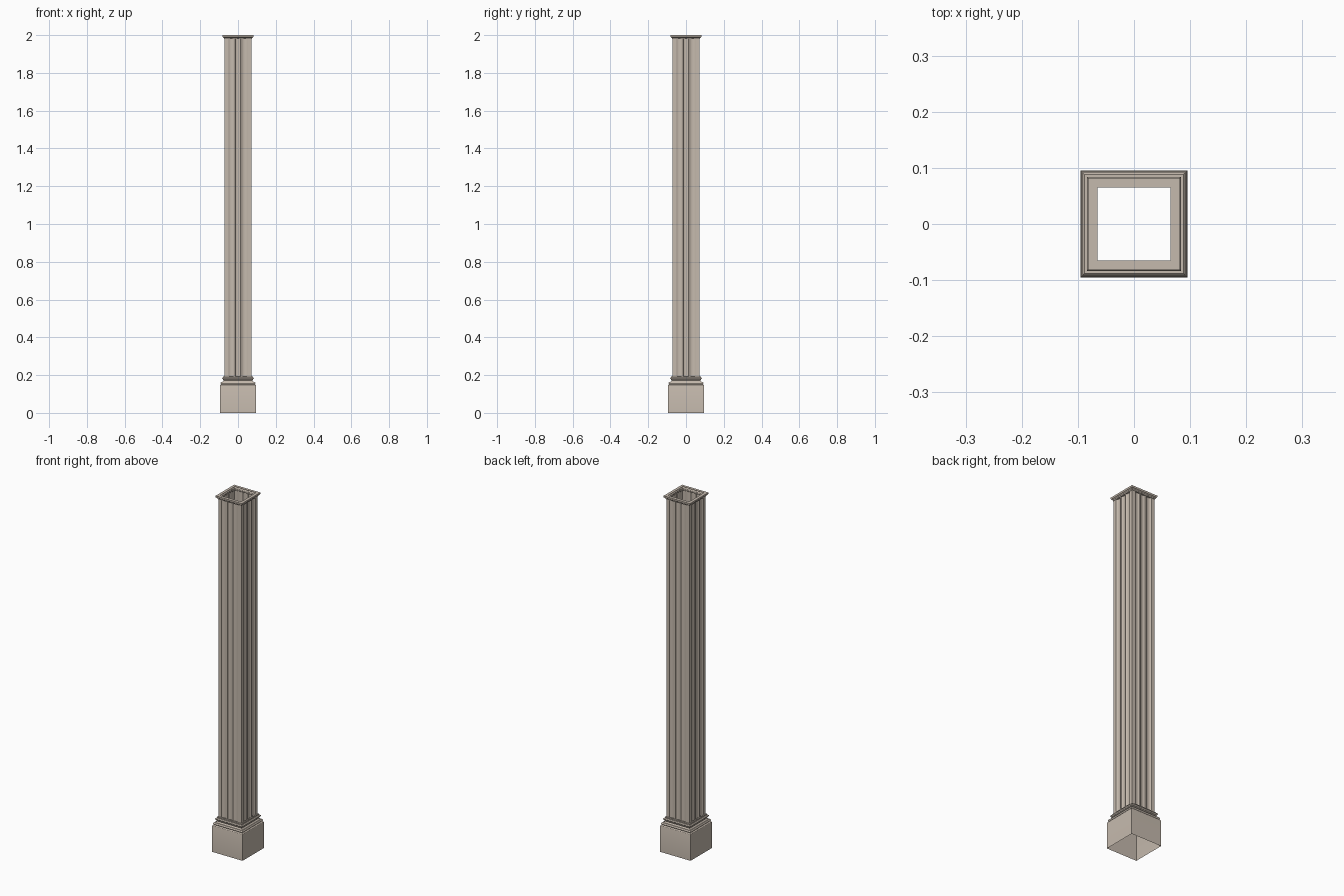
import bpy
import math

if "Cube" in bpy.data.objects:
    bpy.data.objects.remove(bpy.data.objects["Cube"])

stone = bpy.data.materials.new("warm grey stone")
stone.diffuse_color = (0.56, 0.49, 0.42, 1)
stone.use_nodes = True
stone.node_tree.nodes["Principled BSDF"].inputs["Base Color"].default_value = stone.diffuse_color


def square(r):
    return [(-r, -r), (r, -r), (r, r), (-r, r)]


def loft(name, rings):
    """Skin a stack of (outline, z) rings into an open shell."""
    n = len(rings[0][0])
    verts = [(x, y, z) for outline, z in rings for x, y in outline]
    faces = []
    for k in range(len(rings) - 1):
        for i in range(n):
            j = (i + 1) % n
            faces.append((k * n + i, k * n + j, (k + 1) * n + j, (k + 1) * n + i))
    mesh = bpy.data.meshes.new(name)
    mesh.from_pydata(verts, [], faces)
    mesh.materials.append(stone)
    obj = bpy.data.objects.new(name, mesh)
    bpy.context.collection.objects.link(obj)
    bpy.ops.object.select_all(action='DESELECT')
    obj.select_set(True)
    bpy.context.view_layer.objects.active = obj
    bpy.ops.object.shade_smooth_by_angle(angle=math.radians(32))
    return obj


def arc(r, z0, z1, bulge, steps=6):
    """Half-round moulding profile between two heights."""
    return [(r + bulge * math.sin(math.pi * i / steps), z0 + (z1 - z0) * i / steps)
            for i in range(steps + 1)]


# plinth block with softened top edge, open underneath
plinth = [(0.095, 0), (0.095, 0.143), (0.0935, 0.148), (0.090, 0.151)]
loft("plinth", [(square(r), z) for r, z in plinth])

# stepped base mouldings
base = [(0.090, 0.151), (0.088, 0.152)]
base += arc(0.088, 0.152, 0.164, 0.004)
base += [(0.083, 0.164)] + arc(0.081, 0.166, 0.176, -0.004)
base += [(0.081, 0.177)] + arc(0.080, 0.178, 0.189, 0.004)
base += [(0.076, 0.189), (0.076, 0.195), (0.071, 0.196)]
loft("base_moulding", [(square(r), z) for r, z in base])

# fluted shaft: three concave grooves on every face
R, DEPTH, HALF, STEPS = 0.072, 0.007, 0.0155, 8
side = [(-R, -R)]
for c in (-0.036, 0.0, 0.036):
    for i in range(STEPS + 1):
        a = math.pi * i / STEPS
        side.append((c - HALF * math.cos(a), -R + DEPTH * math.sin(a)))
outline = []
for q in range(4):
    cs, sn = round(math.cos(q * math.pi / 2)), round(math.sin(q * math.pi / 2))
    outline += [(x * cs - y * sn, x * sn + y * cs) for x, y in side]
loft("fluted_shaft", [(outline, 0.194), (outline, 1.984)])

# thin cap with an open square middle
cap = [(0.065, 1.980), (0.074, 1.980), (0.075, 1.985), (0.078, 1.988),
       (0.081, 1.990), (0.082, 1.993), (0.082, 2.0), (0.065, 2.0)]
loft("cap", [(square(r), z) for r, z in cap])
